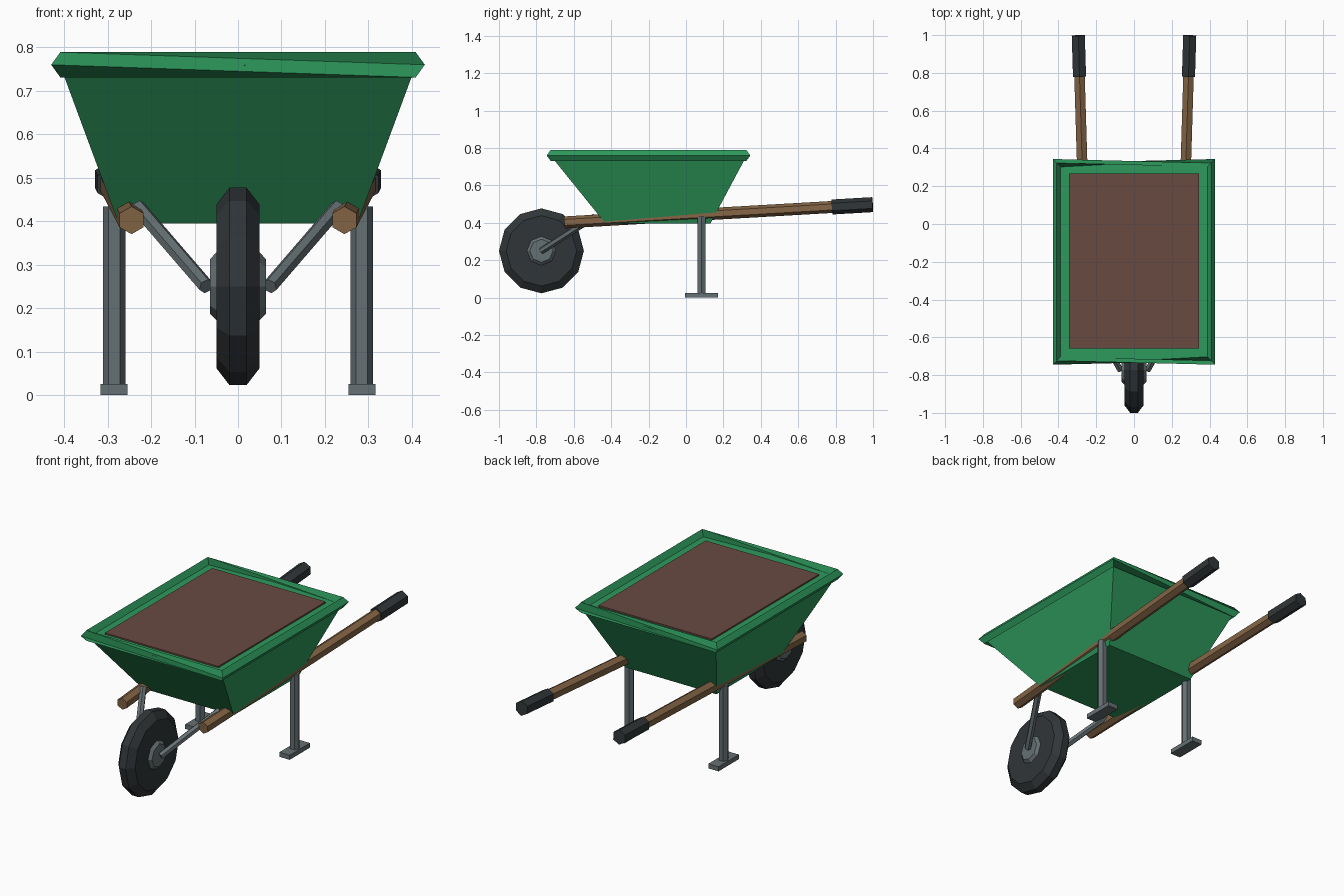
import bpy
from math import sin, cos, pi
from mathutils import Vector

if "Cube" in bpy.data.objects:
    bpy.data.objects.remove(bpy.data.objects["Cube"])


def material(name, rgb):
    m = bpy.data.materials.new(name)
    m.diffuse_color = (*rgb, 1)
    m.use_nodes = True
    m.node_tree.nodes["Principled BSDF"].inputs["Base Color"].default_value = m.diffuse_color
    return m


GREEN = material("green_paint", (0.027, 0.32, 0.107))
SOIL = material("soil", (0.14, 0.07, 0.053))
WOOD = material("wood", (0.23, 0.13, 0.06))
RUBBER = material("rubber", (0.03, 0.036, 0.039))
STEEL = material("steel", (0.13, 0.16, 0.17))


def loft(name, rings, mat, shifts=None, closed=False):
    """Join equal-sized rings of points; cap the ends or close into a loop."""
    n, k = len(rings[0]), len(rings)
    verts = [tuple(p) for ring in rings for p in ring]
    faces = []
    for i in range(k if closed else k - 1):
        s = shifts[i] if shifts else 0
        a, b = i * n, (i + 1) % k * n
        for j in range(n):
            faces.append((a + j, a + (j + 1) % n, b + (j + 1 + s) % n, b + (j + s) % n))
    if not closed:
        faces += [tuple(reversed(range(n))), tuple(range((k - 1) * n, k * n))]
    me = bpy.data.meshes.new(name)
    me.from_pydata(verts, [], faces)
    me.materials.append(mat)
    ob = bpy.data.objects.new(name, me)
    bpy.context.collection.objects.link(ob)
    return ob


def rect(x, y0, y1, z, cx=0):
    return [(cx - x, y0, z), (cx + x, y0, z), (cx + x, y1, z), (cx - x, y1, z)]


def rod(name, p, q, r, n, mat, up=(0, 0, 1)):
    """Straight n-sided bar with a corner pointing along up."""
    p, q = Vector(p), Vector(q)
    d = (q - p).normalized()
    side = Vector(up).cross(d).normalized()
    u = d.cross(side)
    ring = [r * (cos(2 * pi * i / n) * u + sin(2 * pi * i / n) * side) for i in range(n)]
    return loft(name, [[c + o for o in ring] for c in (p, q)], mat)


def lathe_x(name, profile, n, y, z, mat):
    """Turned shape about an x axis; profile is (x, radius)."""
    return loft(name, [[(x, y + r * sin(2 * pi * i / n), z + r * cos(2 * pi * i / n))
                        for i in range(n)] for x, r in profile], mat)


# Tub and its load
loft("tub", [rect(0.275, -0.43, 0.13, 0.395), rect(0.41, -0.725, 0.325, 0.76)], GREEN)
loft("soil_load", [rect(0.343, -0.66, 0.267, 0.74), rect(0.343, -0.66, 0.267, 0.768)], SOIL)

# Four-sided rim, mitred at the corners and twisted along front and back
rings = []
for x, y, z in rect(0.409, -0.724, 0.323, 0.76):
    sx, sy = (1 if x > 0 else -1), (1 if y > 0 else -1)
    o = Vector((0.021 * sx, 0.021 * sy, 0))
    up = Vector((0, 0, 0.029))
    c = Vector((x, y, z))
    rings.append([c + up, c + o, c - up, c - o])
loft("rim", rings, GREEN, shifts=[1, 0, 1, 0], closed=True)

# Wheel
WY, WZ = -0.773, 0.25
lathe_x("tyre", [(-0.05, 0.075), (-0.05, 0.188), (-0.02, 0.227),
                 (0.02, 0.227), (0.05, 0.188), (0.05, 0.075)], 12, WY, WZ, RUBBER)
lathe_x("hub", [(-0.065, 0.062), (-0.045, 0.083), (0.045, 0.083), (0.065, 0.062)],
        8, WY, WZ, STEEL)

# Paired parts
for s, tag in ((-1, "left"), (1, "right")):
    front, back = Vector((s * 0.245, -0.65, 0.402)), Vector((s * 0.295, 0.998, 0.497))
    rod("handle_" + tag, front, front.lerp(back, 0.98), 0.032, 6, WOOD)
    rod("grip_" + tag, front.lerp(back, 0.868), back, 0.04, 6, RUBBER)
    rod("leg_" + tag, (s * 0.285, 0.083, 0.01), (s * 0.285, 0.083, 0.434), 0.026, 6,
        STEEL, up=(1, 0, 0))
    loft("foot_" + tag, [rect(0.031, -0.005, 0.17, z, s * 0.285) for z in (0, 0.025)], STEEL)
    rod("wheel_strut_" + tag, (s * 0.073, -0.773, 0.25), (s * 0.23, -0.49, 0.432), 0.018, 6, STEEL)

# Consistent outward normals
import bmesh
for ob in bpy.context.collection.objects:
    bm = bmesh.new()
    bm.from_mesh(ob.data)
    bmesh.ops.recalc_face_normals(bm, faces=bm.faces)
    bm.to_mesh(ob.data)
    bm.free()
